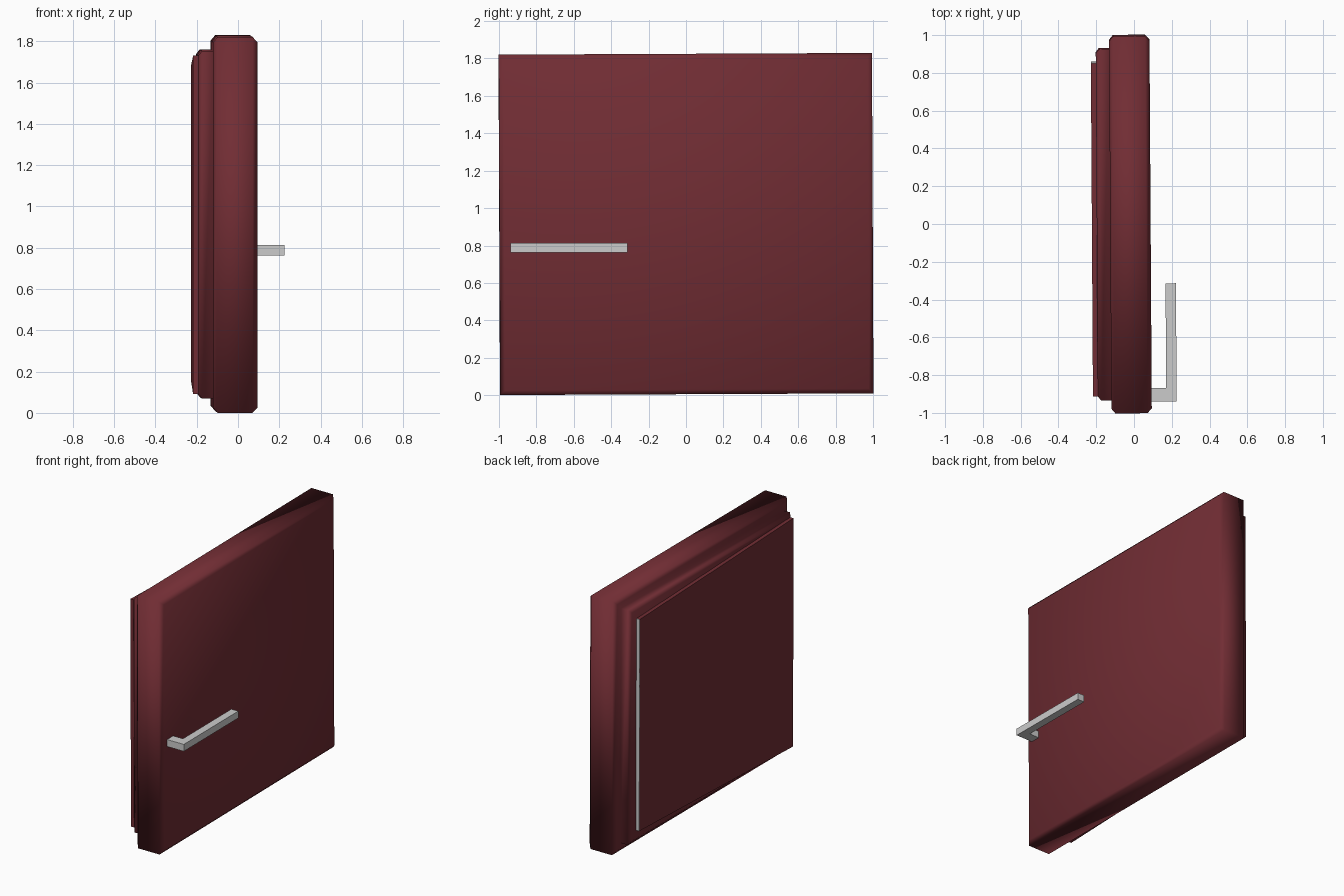
import bpy, bmesh
from mathutils import Matrix, Vector

if "Cube" in bpy.data.objects:
    bpy.data.objects.remove(bpy.data.objects["Cube"])

red = bpy.data.materials.new("dark_red")
red.diffuse_color = (0.165, 0.026, 0.034, 1)
red.use_nodes = True
red.node_tree.nodes["Principled BSDF"].inputs["Base Color"].default_value = red.diffuse_color

# slight lean shared by all parts
LEAN = (Matrix.Translation((0, 0, 0.915)) @ Matrix.Rotation(0.0062, 4, 'Z')
        @ Matrix.Rotation(0.0045, 4, 'X'))
HALF_Y, HALF_Z = 0.998, 0.91


def loft(name, rings, mat=None, smooth=False, tilt=LEAN):
    bm = bmesh.new()
    loops = [[bm.verts.new(tilt @ Vector(p)) for p in ring] for ring in rings]
    n = len(loops[0])
    for a, b in zip(loops, loops[1:]):
        for i in range(n):
            j = (i + 1) % n
            bm.faces.new((a[i], a[j], b[j], b[i]))
    bm.faces.new(loops[0])
    bm.faces.new(loops[-1])
    bmesh.ops.recalc_face_normals(bm, faces=bm.faces[:])
    for f in bm.faces:
        f.smooth = smooth
    me = bpy.data.meshes.new(name)
    bm.to_mesh(me)
    bm.free()
    ob = bpy.data.objects.new(name, me)
    bpy.context.collection.objects.link(ob)
    if mat:
        me.materials.append(mat)
    return ob


def rect(x, inset):
    y, z = HALF_Y - inset, HALF_Z - inset
    return [(x, -y, -z), (x, y, -z), (x, y, z), (x, -y, z)]


# door slab with chamfered edges and a stepped inner side
loft("door_slab", [rect(*r) for r in [
    (0.088, 0.025), (0.065, 0), (-0.105, 0), (-0.126, 0.025), (-0.126, 0.068),
    (-0.18, 0.068), (-0.197, 0.09)]], red, True)


# tapered inner panel: taller at the front end, shorter at the back end
def panel_ring(x_front, x_back):
    return [(x_front, -0.908, -0.82), (x_back, 0.855, -0.76),
            (x_back, 0.855, 0.76), (x_front, -0.908, 0.82)]


loft("inner_panel", [panel_ring(-0.19, -0.19), panel_ring(-0.223, -0.223)], red)

# bare strip closing the back end of the panel
loft("panel_edge_strip", [[(-0.195, y, -0.76), (-0.223, y, -0.76),
                           (-0.223, y, 0.76), (-0.195, y, 0.76)]
                          for y in (0.853, 0.857)])

# L-shaped handle
outline = [(0.08, -0.94), (0.22, -0.94), (0.22, -0.315), (0.165, -0.315),
           (0.165, -0.87), (0.08, -0.87)]
loft("handle", [[(x, y, z) for x, y in outline] for z in (0.763, 0.813)],
     tilt=Matrix.Rotation(0.0062, 4, 'Z'))
